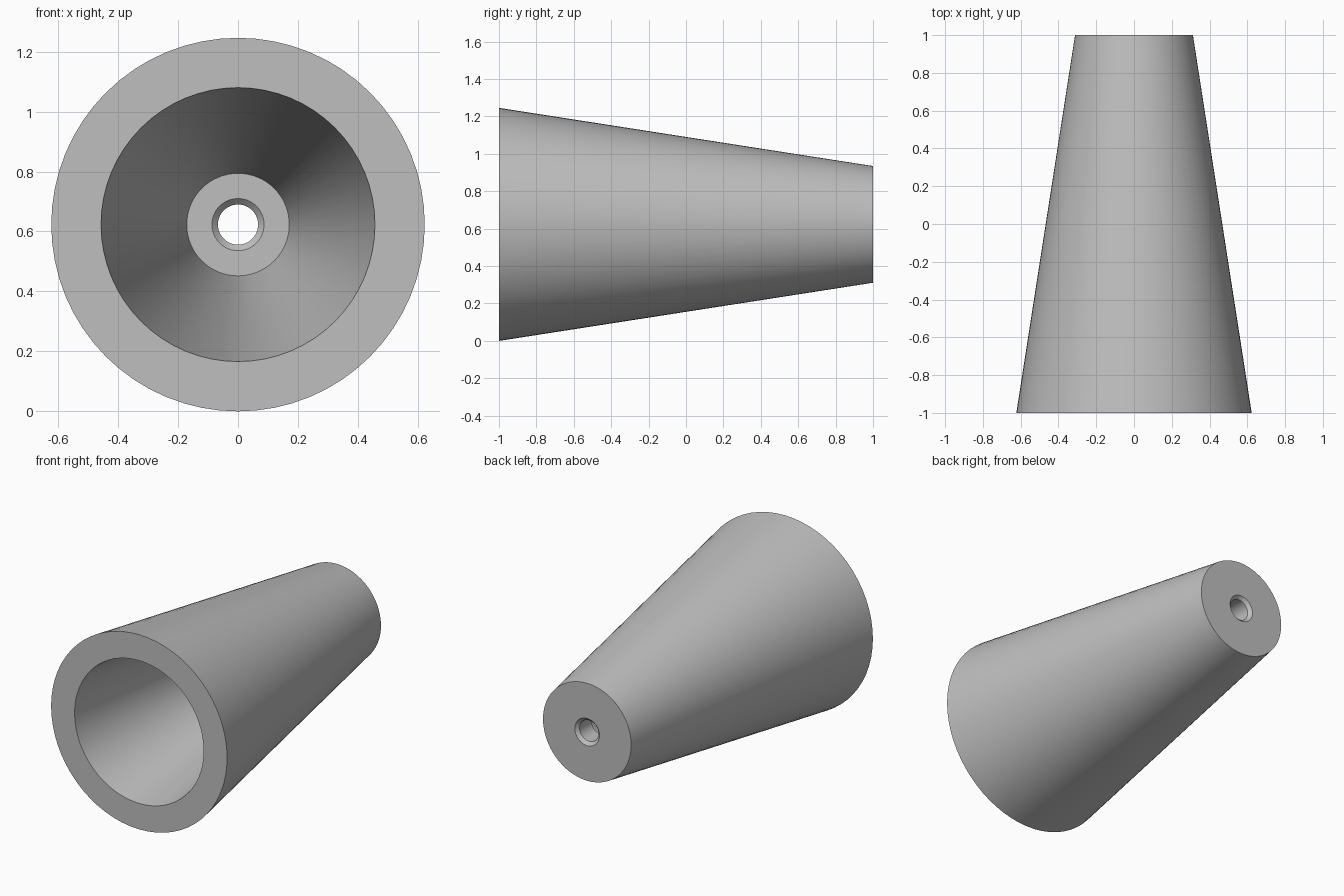
import bpy
import bmesh
from math import cos, sin, tau, radians

cube = bpy.data.objects.get("Cube")
if cube:
    bpy.data.objects.remove(cube)

SEGMENTS = 64
FRONT_RADIUS = 0.623
BACK_RADIUS = 0.312
FLOOR_Y = 0.84
CHAMFER = 0.02
BORE = 0.067

# Closed wall section as (radius, y), turned about the y axis
profile = [
    (FRONT_RADIUS, -1),
    (BACK_RADIUS, 1),
    (BORE + CHAMFER, 1),
    (BORE, 1 - CHAMFER),
    (BORE, FLOOR_Y + CHAMFER),
    (BORE + CHAMFER, FLOOR_Y),
    (0.171, FLOOR_Y),
    (0.457, -1),
]

grey = bpy.data.materials.new("light grey")
grey.use_nodes = True
colour = (0.52, 0.52, 0.52, 1)
grey.diffuse_color = colour
grey.node_tree.nodes["Principled BSDF"].inputs["Base Color"].default_value = colour


def lathe(name, section, material):
    """Turn a closed section into a ring-shaped solid along y."""
    bm = bmesh.new()
    rings = []
    for i in range(SEGMENTS):
        a = tau * i / SEGMENTS
        rings.append([bm.verts.new((r * cos(a), y, r * sin(a) + FRONT_RADIUS))
                      for r, y in section])
    count = len(section)
    for i, ring in enumerate(rings):
        following = rings[(i + 1) % SEGMENTS]
        for j in range(count):
            k = (j + 1) % count
            bm.faces.new((ring[j], ring[k], following[k], following[j]))
    bmesh.ops.recalc_face_normals(bm, faces=bm.faces)
    mesh = bpy.data.meshes.new(name)
    bm.to_mesh(mesh)
    bm.free()
    mesh.materials.append(material)
    obj = bpy.data.objects.new(name, mesh)
    bpy.context.collection.objects.link(obj)
    return obj


# Hollow tapered sleeve with a chamfered bore through its end wall
sleeve = lathe("tapered_sleeve", profile, grey)
bpy.ops.object.select_all(action="DESELECT")
sleeve.select_set(True)
bpy.context.view_layer.objects.active = sleeve
bpy.ops.object.shade_smooth_by_angle(angle=radians(30))
